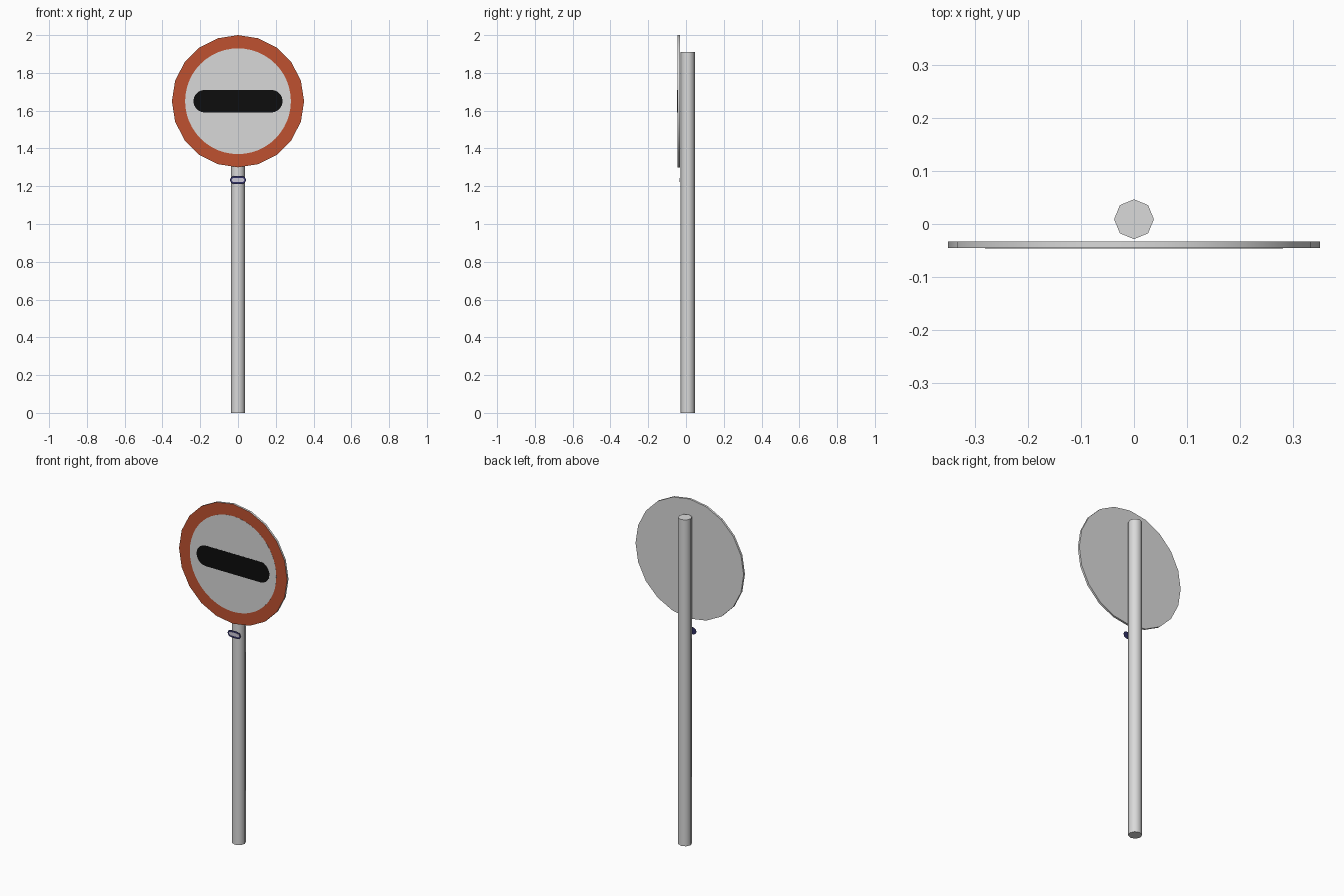
import bpy, bmesh, math

if "Cube" in bpy.data.objects:
    bpy.data.objects.remove(bpy.data.objects["Cube"])


def material(name, rgb):
    m = bpy.data.materials.new(name)
    m.diffuse_color = (*rgb, 1.0)
    m.use_nodes = True
    m.node_tree.nodes["Principled BSDF"].inputs["Base Color"].default_value = m.diffuse_color
    return m


grey = material("galvanised grey", (0.70, 0.70, 0.70))
white = material("sign white", (0.69, 0.69, 0.69))
red = material("border red", (0.52, 0.083, 0.03))
black = material("bar black", (0.004, 0.004, 0.004))
navy = material("sticker navy", (0.03, 0.03, 0.13))
pale = material("sticker pale", (0.60, 0.58, 0.68))


def finish(name, bm, mats, smooth_angle=0):
    me = bpy.data.meshes.new(name)
    bm.to_mesh(me)
    bm.free()
    for m in mats:
        me.materials.append(m)
    if smooth_angle:
        me.shade_smooth()
        me.set_sharp_from_angle(angle=math.radians(smooth_angle))
    ob = bpy.data.objects.new(name, me)
    bpy.context.scene.collection.objects.link(ob)
    return ob


def plate(name, outline, y_front, y_back, mats, smooth_angle=0):
    """Extrude an (x, z) outline along y; the last material goes on the front."""
    bm = bmesh.new()
    front = [bm.verts.new((x, y_front, z)) for x, z in outline]
    back = [bm.verts.new((x, y_back, z)) for x, z in outline]
    n = len(outline)
    bm.faces.new(front).material_index = len(mats) - 1
    bm.faces.new(back[::-1])
    for i in range(n):
        j = (i + 1) % n
        bm.faces.new((front[j], front[i], back[i], back[j]))
    return finish(name, bm, mats, smooth_angle)


def circle(r, z, n):
    return [(r * math.cos(2 * math.pi * i / n), z + r * math.sin(2 * math.pi * i / n))
            for i in range(n)]


def capsule(half_len, r, z, n=10):
    pts = []
    for side, start in ((1, -math.pi / 2), (-1, math.pi / 2)):
        for i in range(n + 1):
            a = start + math.pi * i / n
            pts.append((side * (half_len - r) + r * math.cos(a), z + r * math.sin(a)))
    return pts


# Pole: eight-sided post with corners on the axes
bm = bmesh.new()
bmesh.ops.create_cone(bm, cap_ends=True, segments=8, radius1=0.0375, radius2=0.0375, depth=1.91)
bmesh.ops.translate(bm, verts=bm.verts, vec=(0, 0.009, 0.955))
finish("pole", bm, [grey], 50)

# Sign disc: grey body with red front
SIGN_Z = 1.65
plate("sign_disc", circle(0.35, SIGN_Z, 20), -0.0455, -0.033, [grey, red], 40)

# Painted face and bar
plate("white_face", circle(0.28, SIGN_Z, 48), -0.0460, -0.0455, [white])
plate("black_bar", capsule(0.236, 0.06, SIGN_Z), -0.0465, -0.0460, [black])

# Small blank sticker below the disc
plate("sticker", capsule(0.043, 0.021, 1.233, 4), -0.0355, -0.0350, [navy])
plate("sticker_patch", capsule(0.034, 0.010, 1.233, 4), -0.0360, -0.0355, [pale])
